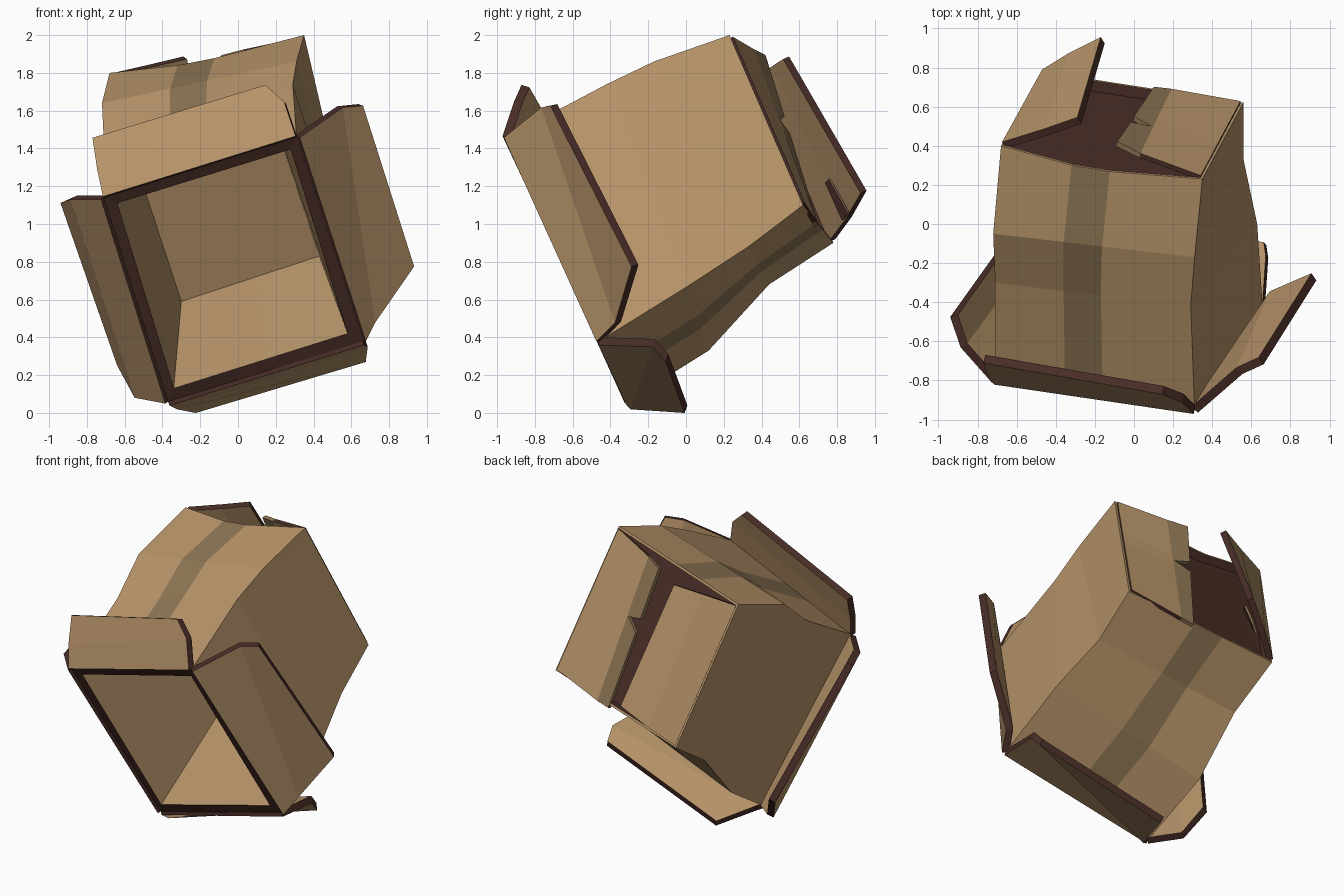
import bpy, bmesh
from mathutils import Vector as V

if "Cube" in bpy.data.objects:
    bpy.data.objects.remove(bpy.data.objects["Cube"])


def material(name, rgb):
    m = bpy.data.materials.new(name)
    m.diffuse_color = (*rgb, 1)
    m.use_nodes = True
    m.node_tree.nodes["Principled BSDF"].inputs["Base Color"].default_value = m.diffuse_color
    return m


MATS = [material("cardboard", (0.48, 0.30, 0.145)),
        material("dark_edge", (0.065, 0.026, 0.02)),
        material("tape", (0.27, 0.18, 0.09))]
CARD, DARK, TAPE = 0, 1, 2


def finish(bm, name, thickness=0):
    bmesh.ops.recalc_face_normals(bm, faces=bm.faces)
    me = bpy.data.meshes.new(name)
    bm.to_mesh(me)
    bm.free()
    for m in MATS:
        me.materials.append(m)
    ob = bpy.data.objects.new(name, me)
    bpy.context.collection.objects.link(ob)
    if thickness:
        mod = ob.modifiers.new("thickness", 'SOLIDIFY')
        mod.thickness = thickness
        mod.offset = 0
        mod.material_offset_rim = 1
    return ob


def sheet(name, rows, mats=None, thickness=0.045):
    """Bent card: rows of points joined by quads, one material per column."""
    bm = bmesh.new()
    grid = [[bm.verts.new(p) for p in r] for r in rows]
    for a, b in zip(grid, grid[1:]):
        for i in range(len(a) - 1):
            f = bm.faces.new((a[i], a[i + 1], b[i + 1], b[i]))
            f.material_index = mats[i] if mats else CARD
    return finish(bm, name, thickness)


def ring(tl, tr, br, bl):
    """Box section with the tape edges added on the top and bottom sides."""
    tl, tr, br, bl = map(V, (tl, tr, br, bl))
    return [tl, tl.lerp(tr, .35), tl.lerp(tr, .54), tr,
            br, br.lerp(bl, .46), br.lerp(bl, .65), bl]


# Main corners of the open front and the torn back
TL, TR, BR, BL = (-.71, -.80, 1.14), (.31, -.95, 1.46), (.66, -.46, .38), (-.37, -.31, .06)
TLB, TRB, BRB, BLB = map(V, ((-.68, .40, 1.80), (.35, .23, 2.0), (.56, .62, 1.10), (-.47, .78, .90)))
back = ring(TLB, TRB, BRB, BLB)
for i in (1, 2):
    back[i] += V((0, -.04, -.03))
center = sum(back, V()) / 8
recess = V((0, -.05, -.022))

# Box body: inner back, inner walls, front rim, crumpled outer walls, recessed back
rings = [
    ring((-.54, -.06, 1.32), (.19, -.18, 1.56), (.43, .16, .83), (-.30, .28, .59)),
    ring((-.64, -.78, 1.11), (.28, -.91, 1.395), (.58, -.48, .42), (-.34, -.35, .13)),
    ring(TL, TR, BR, BL),
    ring((-.71, -.30, 1.43), (.29, -.42, 1.74), (.63, 0, .665), (-.43, .12, .33)),
    ring((-.72, -.05, 1.64), (.31, -.17, 1.86), (.56, .33, .88), (-.45, .44, .68)),
    back,
    [p.lerp(center, .03) for p in back],
    [p.lerp(center, .05) + recess for p in back],
]
ring_mats = [CARD, DARK, CARD, CARD, CARD, CARD, DARK]
bm = bmesh.new()
vs = [[bm.verts.new(p) for p in r] for r in rings]
for k, (a, b) in enumerate(zip(vs, vs[1:])):
    for i in range(8):
        j = (i + 1) % 8
        f = bm.faces.new((a[i], a[j], b[j], b[i]))
        f.material_index = TAPE if 2 <= k <= 4 and i in (1, 5) else ring_mats[k]
bm.faces.new(vs[0])
bm.faces.new(vs[-1]).material_index = DARK
finish(bm, "box_body")

# Four open flaps around the front, each hinged, bent and flared
sheet("front_left_flap", [[TL, (-.87, -.62, 1.14), (-.92, -.47, 1.12)],
                          [BL, (-.53, -.16, .09), (-.62, -.05, .26)]])
sheet("front_right_flap", [[TR, (.54, -.75, 1.62), (.65, -.70, 1.63)],
                           [BR, (.71, -.36, .48), (.92, -.27, .78)]])
sheet("front_top_flap", [[TL, (-.74, -.76, 1.28), (-.765, -.69, 1.45)],
                         [TR, (.25, -.89, 1.64), (.15, -.85, 1.73)]])
sheet("front_bottom_flap", [[BL, (-.33, -.29, .04), (-.23, .0, .02)],
                            [BR, (.68, -.17, .37), (.67, -.10, .29)]])

# Back left flap, swung open
tl_hinge, tr_hinge, br_hinge, bl_hinge = (p.lerp(center, .025) for p in (TLB, TRB, BRB, BLB))
sheet("back_left_flap", [[tl_hinge, (-.45, .47, 1.84), (-.28, .53, 1.88)],
                         [bl_hinge, (-.32, .86, 1.03), (-.16, .94, 1.17)]], thickness=.04)

# Back right flap, nearly closed, with tape along its split outer edge
top_in, top_out = V((.03, .35, 1.92)), V((-.09, .41, 1.89))
bot_in, bot_out = V((.19, .68, 1.01)), V((.10, .69, .99))
rows = []
for t, pull in ((0, 0), (.36, 0), (.41, .9), (.46, 0), (1, 0)):
    h, a, b = tr_hinge.lerp(br_hinge, t), top_in.lerp(bot_in, t), top_out.lerp(bot_out, t)
    rows.append([h, a, b.lerp(a, pull)])
sheet("back_right_flap", rows, [CARD, TAPE], thickness=.025)

# Torn tape end at the bottom of the gap
sheet("torn_tape", [[(-.30, .83, 1.02), (-.25, .86, 1.06)],
                    [(-.28, .74, 1.22), (-.27, .76, 1.24)]], [DARK], .015)
